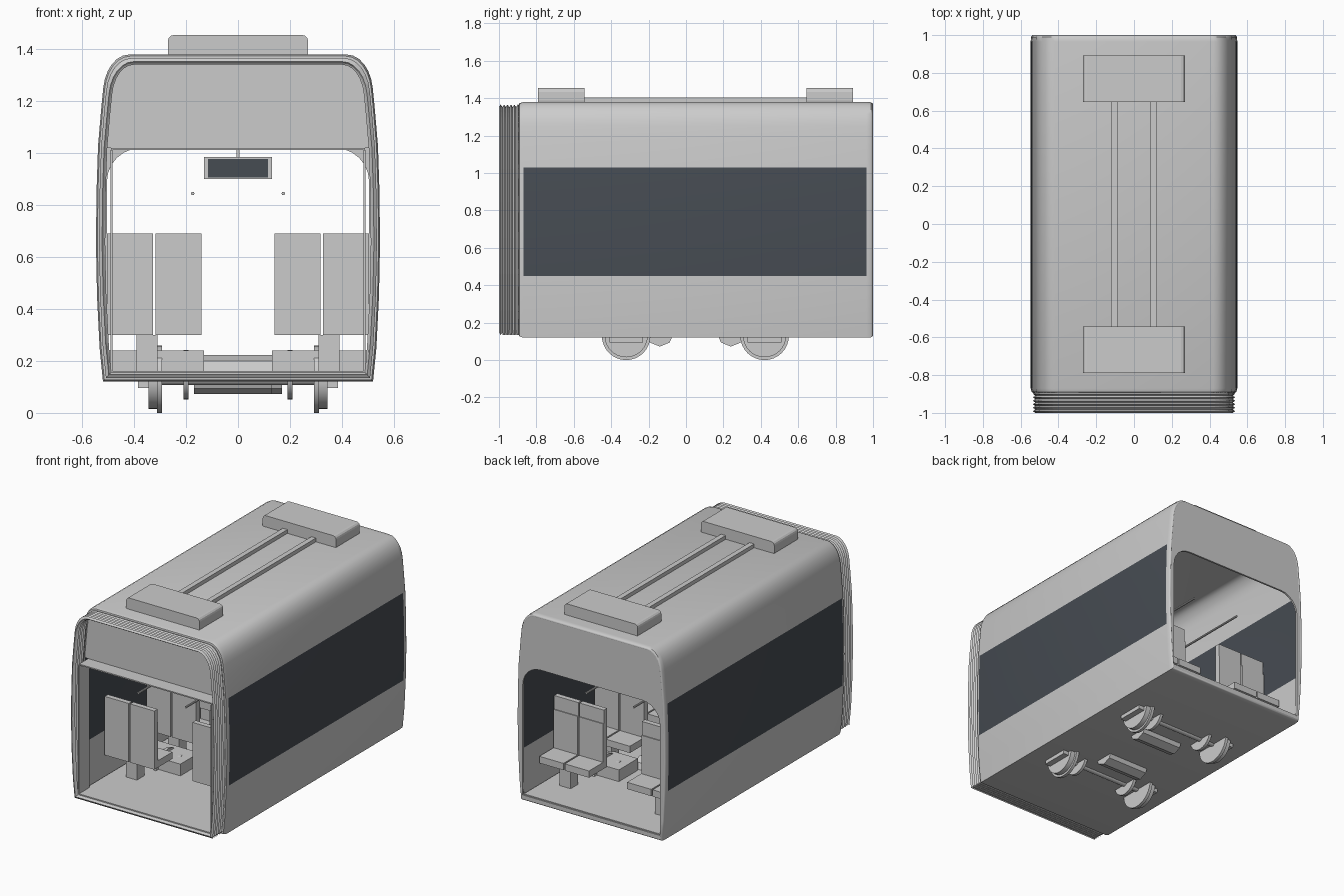
import bpy, bmesh, math
from mathutils import Matrix, Vector

if "Cube" in bpy.data.objects:
    bpy.data.objects.remove(bpy.data.objects["Cube"], do_unlink=True)


def material(name, rgb):
    m = bpy.data.materials.new(name)
    m.use_nodes = True
    m.diffuse_color = (*rgb, 1)
    m.node_tree.nodes["Principled BSDF"].inputs["Base Color"].default_value = (*rgb, 1)
    return m


GREY = material("light grey", (0.6, 0.6, 0.6))
GLASS = material("dark glass", (0.062, 0.072, 0.086))


def finish(name, bm, mats=(GREY,), thickness=0, smooth=False):
    bmesh.ops.recalc_face_normals(bm, faces=bm.faces)
    mesh = bpy.data.meshes.new(name)
    bm.to_mesh(mesh)
    bm.free()
    for m in mats:
        mesh.materials.append(m)
    ob = bpy.data.objects.new(name, mesh)
    bpy.context.collection.objects.link(ob)
    if thickness:
        mod = ob.modifiers.new("thickness", "SOLIDIFY")
        mod.thickness = thickness
        mod.offset = -1
    if smooth:
        bpy.ops.object.select_all(action="DESELECT")
        ob.select_set(True)
        bpy.context.view_layer.objects.active = ob
        bpy.ops.object.shade_smooth_by_angle(angle=math.radians(35))
    return ob


def box(name, x, y, z, mat=GREY, round_y=0):
    bm = bmesh.new()
    size = [b - a for a, b in (x, y, z)]
    mid = Vector([(a + b) / 2 for a, b in (x, y, z)])
    bmesh.ops.create_cube(bm, size=1, matrix=Matrix.Translation(mid) @ Matrix.Diagonal((*size, 1)))
    if round_y:
        edges = [e for e in bm.edges if abs(e.verts[0].co.y - e.verts[1].co.y) > 0.01]
        bmesh.ops.bevel(bm, geom=edges, offset=round_y, segments=3, affect="EDGES", profile=0.5)
    return finish(name, bm, (mat,))


def rod(name, ends, centre, radius, axis="X", sides=32):
    bm = bmesh.new()
    a, b = ends
    turn = Matrix.Rotation(math.pi / 2, 4, "Y" if axis == "X" else "X")
    mid = ((a + b) / 2, *centre) if axis == "X" else (centre[0], (a + b) / 2, centre[1])
    bmesh.ops.create_cone(bm, cap_ends=True, segments=sides, radius1=radius, radius2=radius,
                          depth=abs(b - a), matrix=Matrix.Translation(mid) @ turn)
    return finish(name, bm, smooth=sides > 8)


def loft(bm, rings):
    rows = [[bm.verts.new(p) for p in ring] for ring in rings]
    for r, s in zip(rows, rows[1:]):
        for i in range(len(r)):
            j = (i + 1) % len(r)
            bm.faces.new((r[i], r[j], s[j], s[i]))


def plate(name, loops, y, thickness):
    bm = bmesh.new()
    edges = []
    for loop in loops:
        vs = [bm.verts.new((x, y, z)) for x, z in loop]
        edges += [bm.edges.new((vs[i - 1], vs[i])) for i in range(len(vs))]
    bmesh.ops.triangle_fill(bm, use_beauty=True, edges=edges)
    return finish(name, bm, thickness=thickness)


# Cross-section of the carriage
side = [(0.52, 0.12), (0.533, 0.25), (0.543, 0.45), (0.547, 0.65), (0.545, 0.85),
        (0.539, 1.03), (0.527, 1.17)]
for i in range(7):
    a = math.radians(8 + i * 82 / 6)
    side.append((0.42 + 0.1 * math.cos(a), 1.23 + 0.15 * math.sin(a)))
section = side + [(-x, z) for x, z in reversed(side)]


def ring(y, scale=1.0):
    return [(x * scale, y, 0.75 + (z - 0.75) * scale) for x, z in section]


# Body shell with long window bands
bm = bmesh.new()
loft(bm, [ring(-0.895, 0.975), ring(-0.89, 0.99), ring(-0.87), ring(0.965),
          ring(0.99, 0.997), ring(1.0, 0.985)])
for f in bm.faces:
    c = f.calc_center_median()
    if abs(c.x) > 0.5 and 0.45 < c.z < 1.03 and -0.87 < c.y < 0.965:
        f.material_index = 1
finish("body_shell", bm, (GREY, GLASS), thickness=0.022, smooth=True)

# Folded gangway bellows
bm = bmesh.new()
folds = 6
loft(bm, [ring(-1 + 0.11 * i / (2 * folds), 0.978 if i % 2 else 0.957) for i in range(2 * folds + 1)])
finish("gangway_bellows", bm, thickness=0.012)

# Floor, rear wall with doorway and front header panel
box("floor", (-0.5, 0.5), (-0.98, 0.99), (0.135, 0.162))
door = [(0.505, 0.155)]
for i in range(7):
    a = math.radians(i * 15)
    door.append((0.375 + 0.13 * math.cos(a), 0.89 + 0.13 * math.sin(a)))
door += [(-x, z) for x, z in reversed(door)]
outer = [(p[0], p[2]) for p in ring(0, 0.98)]
plate("rear_wall", [outer, door], 0.995, 0.012)
header = [p for p in outer if p[1] > 1.1]
header = [(0.525, 1.02)] + header + [(-0.525, 1.02)]
plate("front_header", [header], -0.875, 0.012)

# Lining of the gangway
box("gangway_ledge", (-0.49, 0.49), (-0.97, -0.86), (1.012, 1.02))
for s in (-1, 1):
    box("gangway_jamb", sorted((s * 0.484, s * 0.492)), (-0.98, -0.87), (0.15, 1.012))

# Roof units and conduits
for y in (-0.79, 0.645):
    box("roof_unit", (-0.27, 0.27), (y, y + 0.248), (1.365, 1.455), round_y=0.022)
for s in (-1, 1):
    box("roof_conduit", sorted((s * 0.088, s * 0.122)), (-0.545, 0.645), (1.37, 1.405))

# Seats in pairs, all facing the rear
for y in (-0.68, -0.24, 0.2, 0.63):
    for s in (-1, 1):
        for a, b in ((0.14, 0.318), (0.328, 0.505)):
            x = sorted((s * a, s * b))
            box("seat_cushion", x, (y, y + 0.19), (0.3, 0.345))
            box("seat_back", x, (y, y + 0.04), (0.345, 0.6))
            box("seat_headrest", x, (y, y + 0.034), (0.6, 0.69))
        box("seat_post", sorted((s * 0.31, s * 0.39)), (y + 0.06, y + 0.14), (0.16, 0.3))

# Hanging display and handrails
box("display_case", (-0.13, 0.13), (0.03, 0.07), (0.9, 0.985))
for y in (0.026, 0.07):
    box("display_screen", (-0.115, 0.115), (y, y + 0.004), (0.907, 0.978), GLASS)
box("display_hanger", (-0.006, 0.006), (0.044, 0.056), (0.985, 1.365))
for s in (-1, 1):
    rod("handrail", (-0.8, 0.8), (s * 0.175, 0.845), 0.007, "Y", 8)

# Running gear
for y, shift in ((-0.32, -0.02), (0.42, 0.02)):
    at = (y, 0.13)
    rod("axle", (-0.33, 0.33), at, 0.022, sides=16)
    for s in (-1, 1):
        rod("wheel_flange", (s * 0.292, s * 0.312), at, 0.13)
        rod("wheel_tread", (s * 0.312, s * 0.345), at, 0.115)
        rod("brake_disc", (s * 0.19, s * 0.21), (y, 0.147), 0.095)
        box("axle_box", sorted((s * 0.345, s * 0.385)), (y - 0.09, y + 0.09), (0.095, 0.2))
        box("wheel_cover", sorted((s * 0.13, s * 0.5)), (y - 0.1, y + 0.1), (0.16, 0.24))
    inward = y + 0.18 * (1 if y < 0 else -1)
    rod("motor", (-0.15 + shift, 0.15 + shift), (inward, 0.147), 0.075, sides=8)
